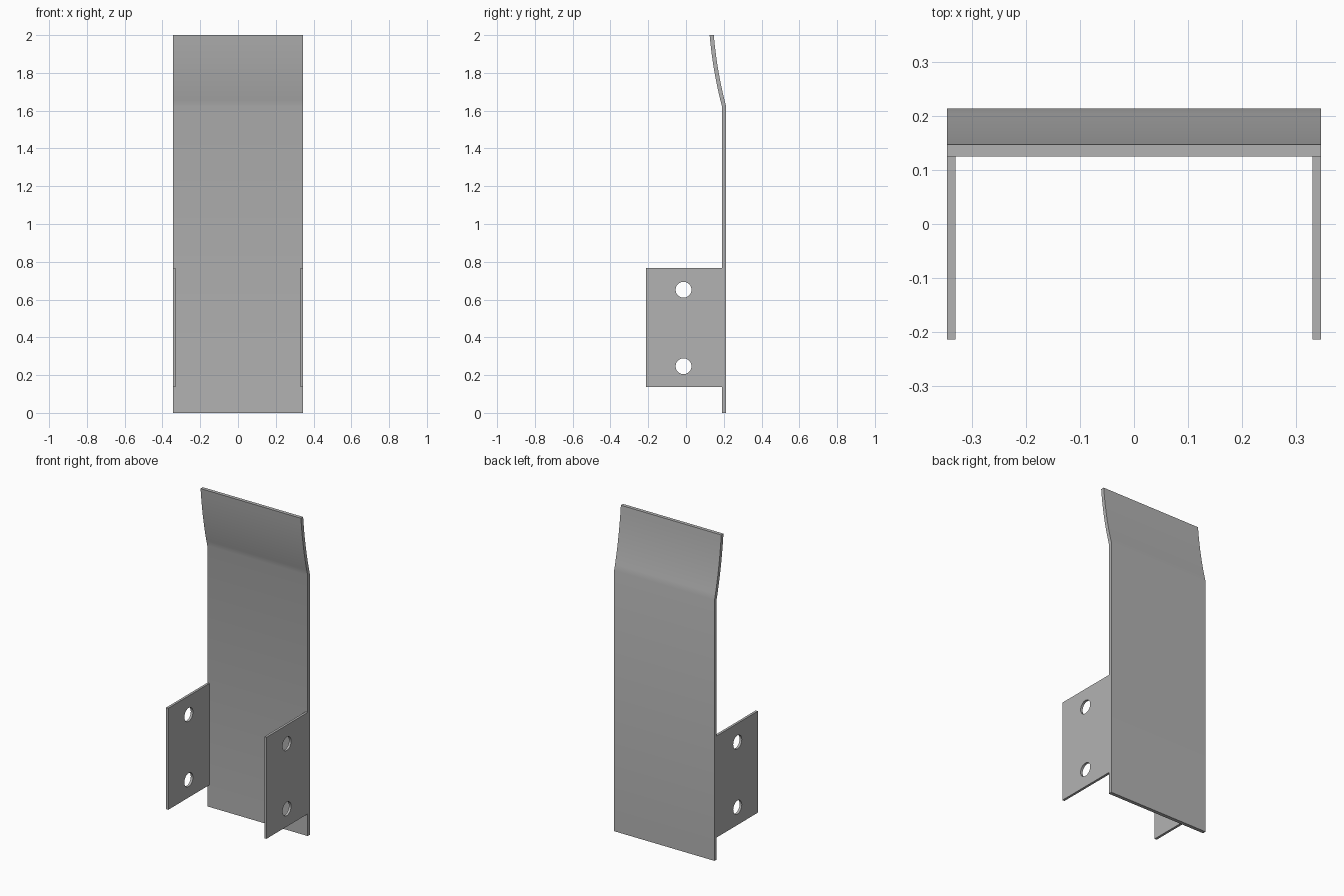
import bpy
import bmesh
from mathutils import Matrix, Vector

cube = bpy.data.objects.get("Cube")
if cube:
    bpy.data.objects.remove(cube)

HALF_W = 0.345      # half width of the plate
BACK = 0.213        # rear face of the plate
THICK = 0.022       # plate thickness
TAB = 0.015         # side tab thickness

steel = bpy.data.materials.new("grey_steel")
steel.use_nodes = True
grey = (0.45, 0.45, 0.45, 1)
steel.diffuse_color = grey
steel.node_tree.nodes["Principled BSDF"].inputs["Base Color"].default_value = grey


def make_object(name, bm):
    bmesh.ops.recalc_face_normals(bm, faces=bm.faces)
    mesh = bpy.data.meshes.new(name)
    bm.to_mesh(mesh)
    bm.free()
    mesh.materials.append(steel)
    ob = bpy.data.objects.new(name, mesh)
    bpy.context.collection.objects.link(ob)
    return ob


def smooth(ob):
    bpy.ops.object.select_all(action="DESELECT")
    ob.select_set(True)
    bpy.context.view_layer.objects.active = ob
    bpy.ops.object.shade_smooth_by_angle(angle=0.52)


# Back plate: straight sheet with a curved, forward-leaning top
def bend(t):
    a, b, c = Vector((BACK, 1.62)), Vector((0.165, 1.8)), Vector((0.147, 2.0))
    return a * (1 - t) ** 2 + b * 2 * t * (1 - t) + c * t * t


rear = [Vector((BACK, 0))] + [bend(i / 10) for i in range(11)]
bm = bmesh.new()
rows = []
for y, z in rear:
    rows.append([bm.verts.new((x, y - d, z))
                 for x, d in ((-HALF_W, 0), (HALF_W, 0), (HALF_W, THICK), (-HALF_W, THICK))])
for low, high in zip(rows, rows[1:]):
    for i in range(4):
        j = (i + 1) % 4
        bm.faces.new((low[i], low[j], high[j], high[i]))
bm.faces.new(rows[0])
bm.faces.new(rows[-1])
smooth(make_object("back_plate", bm))


# Side tabs: flat plates with two bolt holes each
def side_tab(name, side):
    y0, y1, z0, z1 = -BACK, BACK - THICK, 0.137, 0.768
    x = side * (HALF_W - TAB / 2)
    bm = bmesh.new()
    bmesh.ops.create_cube(bm, size=1, matrix=Matrix.Translation((x, (y0 + y1) / 2, (z0 + z1) / 2))
                          @ Matrix.Diagonal((TAB, y1 - y0, z1 - z0, 1)))
    tab = make_object(name, bm)

    bm = bmesh.new()
    for z in (0.247, 0.652):
        bmesh.ops.create_cone(bm, cap_ends=True, segments=32, radius1=0.042, radius2=0.042, depth=0.1,
                              matrix=Matrix.Translation((x, -0.013, z)) @ Matrix.Rotation(1.5707963, 4, "Y"))
    cutter = make_object(name + "_hole_cutter", bm)
    cutter.hide_render = True
    mod = tab.modifiers.new("bolt_holes", "BOOLEAN")
    mod.operation = "DIFFERENCE"
    mod.solver = "EXACT"
    mod.object = cutter
    bpy.ops.object.select_all(action="DESELECT")
    tab.select_set(True)
    bpy.context.view_layer.objects.active = tab
    bpy.ops.object.modifier_apply(modifier=mod.name)
    bpy.data.objects.remove(cutter)
    smooth(tab)


side_tab("left_tab", 1)
side_tab("right_tab", -1)
